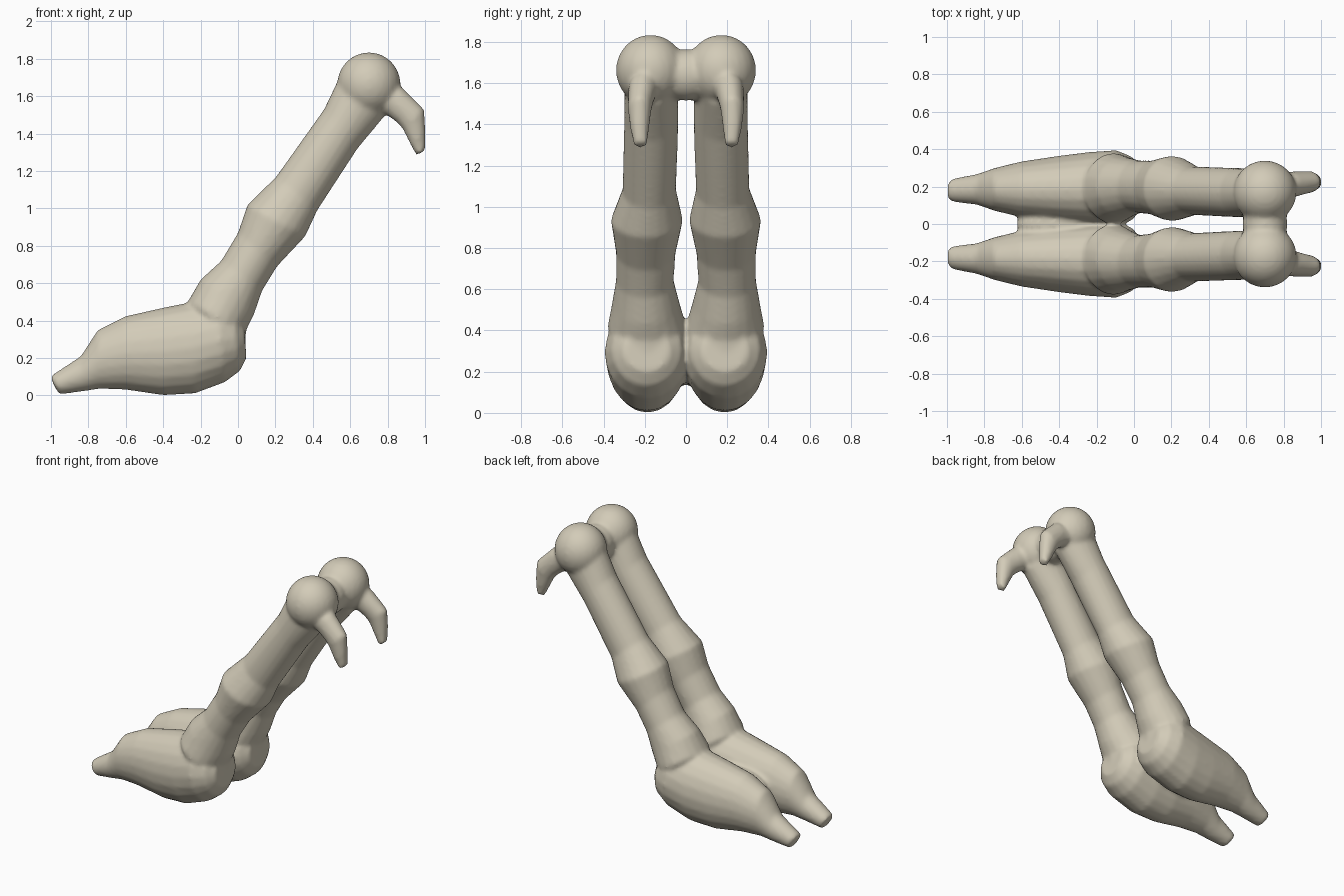
import bpy, bmesh, math
from mathutils import Vector, Matrix

if "Cube" in bpy.data.objects:
    bpy.data.objects.remove(bpy.data.objects["Cube"])

clay = bpy.data.materials.new("warm stone")
clay.diffuse_color = (0.65, 0.60, 0.48, 1)
clay.use_nodes = True
clay.node_tree.nodes["Principled BSDF"].inputs["Base Color"].default_value = clay.diffuse_color

SIDES = 20
bm = bmesh.new()


def loft(sections, side):
    """Elliptical rings; each section = (x1, z1, x2, z2, y centre, y radius)."""
    rings = []
    for x1, z1, x2, z2, yc, ry in sections:
        a, b = Vector((x1, 0, z1)), Vector((x2, 0, z2))
        c, h = (a + b) / 2, (a - b) / 2
        ring = []
        for i in range(SIDES):
            t = 2 * math.pi * i / SIDES
            p = c + h * math.cos(t)
            ring.append(bm.verts.new((p.x, side * (yc + ry * math.sin(t)), p.z)))
        rings.append(ring)
    for r, s in zip(rings, rings[1:]):
        for i in range(SIDES):
            j = (i + 1) % SIDES
            bm.faces.new((r[i], r[j], s[j], s[i]))
    bm.faces.new(rings[0])
    bm.faces.new(rings[-1])


def ball(centre, radii):
    m = Matrix.Translation(centre) @ Matrix.Diagonal((*radii, 1))
    bmesh.ops.create_uvsphere(bm, u_segments=24, v_segments=16, radius=1, matrix=m)


body = [(-1.0, .10, -.985, .055, .18, .045), (-.985, .115, -.955, .005, .18, .062),
        (-.84, .21, -.84, .02, .185, .082), (-.75, .35, -.74, .035, .185, .115),
        (-.6, .425, -.6, .03, .185, .15), (-.4, .47, -.4, 0, .187, .178),
        (-.25, .50, -.23, .01, .19, .195), (-.12, .52, -.07, .07, .19, .205),
        (-.03, .48, .01, .13, .19, .17), (.03, .40, .045, .2, .19, .11)]
neck = [(-.24, .40, .03, .2, .19, .17), (-.27, .50, .045, .35, .19, .19),
        (-.2, .62, .085, .43, .195, .165), (-.09, .72, .13, .56, .2, .14),
        (0, .87, .21, .69, .195, .145), (.05, 1.02, .36, .85, .19, .175),
        (.2, 1.165, .425, .99, .178, .13), (.46, 1.53, .64, 1.32, .168, .132),
        (.56, 1.74, .79, 1.5, .168, .13)]
beak = [(.76, 1.66, .72, 1.54, .2, .08), (.88, 1.645, .80, 1.495, .21, .07),
        (.955, 1.57, .85, 1.46, .22, .062), (.995, 1.53, .88, 1.425, .225, .058),
        (1.003, 1.41, .92, 1.345, .225, .045), (1.003, 1.315, .955, 1.28, .22, .032)]

for side in (1, -1):
    loft(body, side)
    loft(neck, side)
    loft(beak, side)
    ball((.7, side * .172, 1.662), (.17, .168, .172))   # head

# bridges joining the two figures at head and flank
ball((.7, 0, 1.64), (.12, .16, .125))
ball((-.38, 0, .245), (.25, .09, .11))
bmesh.ops.recalc_face_normals(bm, faces=bm.faces)

me = bpy.data.meshes.new("long_necked_bird_pair")
bm.to_mesh(me)
bm.free()
me.materials.append(clay)
ob = bpy.data.objects.new("long_necked_bird_pair", me)
bpy.context.collection.objects.link(ob)

# fuse all volumes into one softly blended skin
remesh = ob.modifiers.new("fuse", 'REMESH')
remesh.mode = 'VOXEL'
remesh.voxel_size = 0.014
remesh.use_smooth_shade = True
soften = ob.modifiers.new("soften", 'SMOOTH')
soften.factor = 0.5
soften.iterations = 5
